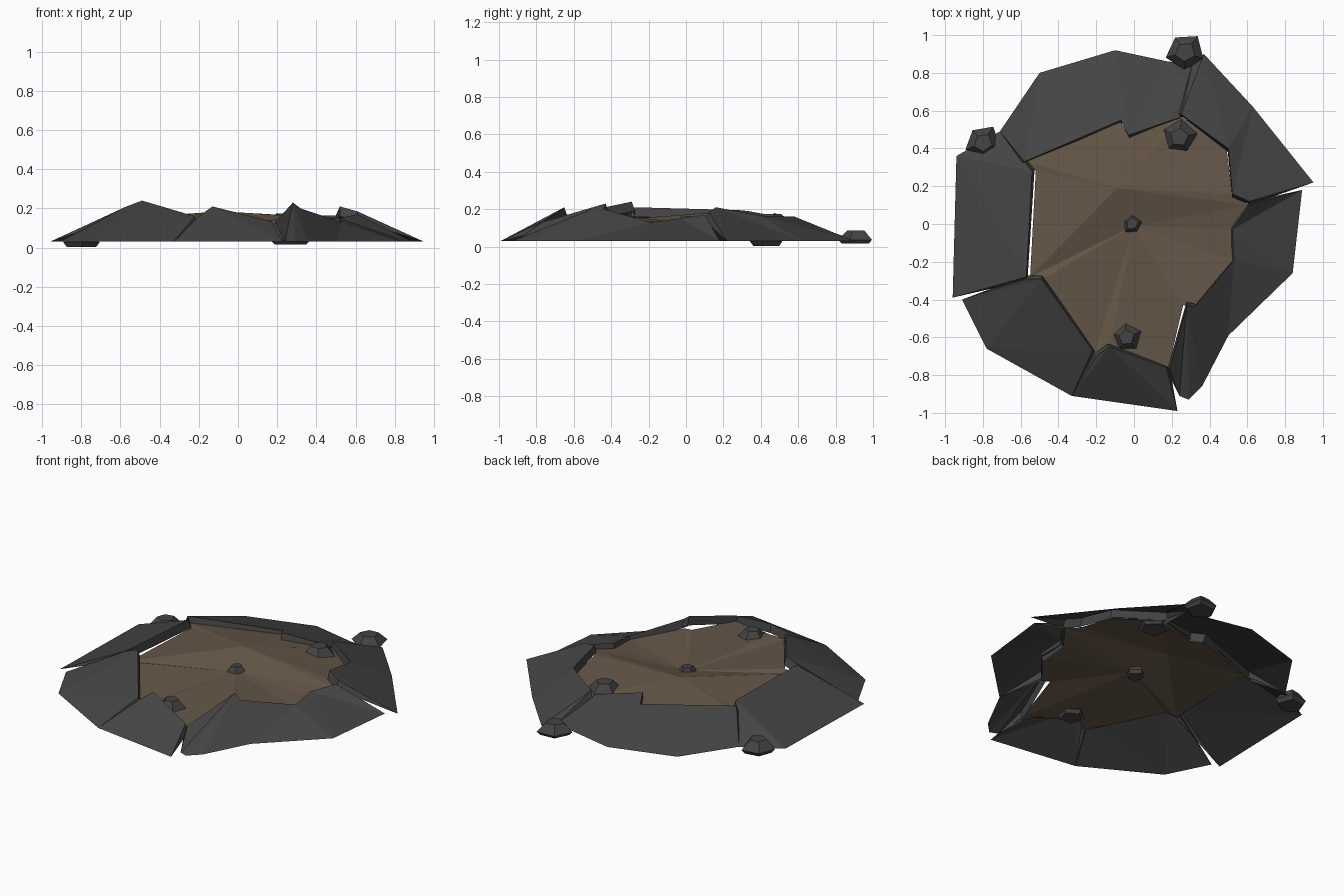
import bpy, math
from mathutils import Vector

if "Cube" in bpy.data.objects:
    bpy.data.objects.remove(bpy.data.objects["Cube"])


def material(name, rgb):
    m = bpy.data.materials.new(name)
    m.diffuse_color = (*rgb, 1)
    m.use_nodes = True
    m.node_tree.nodes["Principled BSDF"].inputs["Base Color"].default_value = m.diffuse_color
    return m


ASPHALT = material("dark_asphalt", (0.058, 0.058, 0.058))
DIRT = material("brown_dirt", (0.130, 0.095, 0.064))
RIM = 0.03   # height of the outer rim


def add_mesh(name, verts, faces, mat):
    me = bpy.data.meshes.new(name)
    me.from_pydata([tuple(v) for v in verts], [], faces)
    me.materials.append(mat)
    me.validate()
    ob = bpy.data.objects.new(name, me)
    bpy.context.collection.objects.link(ob)
    return ob


def slab(name, outer, inner):
    """Tilted slab: outer rim (x, y), raised inner edge (x, y, z), broken lip."""
    o = [Vector((x, y, RIM)) for x, y in outer]
    n = [Vector(p) for p in inner]
    verts, faces = o + n, []
    # zip the two edges together
    i = j = 0
    while i < len(o) - 1 or j < len(n) - 1:
        fi = (i + 1) / max(len(o) - 1, 1) if i < len(o) - 1 else 9
        fj = (j + 1) / max(len(n) - 1, 1) if j < len(n) - 1 else 9
        if fi <= fj:
            faces.append((i + 1, i, len(o) + j))
            i += 1
        else:
            faces.append((i, len(o) + j, len(o) + j + 1))
            j += 1
    # lip along the crack ends and the inner edge
    chain = [0] + list(range(len(o), len(o) + len(n))) + [len(o) - 1]
    mid = sum(verts, Vector()) / len(verts)
    base = len(verts)
    low = []
    for c in chain:
        v = verts[c]
        d = (v - mid)
        d.z = 0
        p = v + d.normalized() * (0.018 if c >= len(o) else 0.0)
        p.z = max(RIM, v.z - 0.05)
        low.append(p)
    verts = verts + low
    for k in range(len(chain) - 1):
        faces.append((chain[k], chain[k + 1], base + k + 1, base + k))
    add_mesh(name, verts, faces, ASPHALT)


# Broken slabs, clockwise from the west
slab("slab_west", [(-.96, -.39), (-.94, .36), (-.71, .49)],
     [(-.57, -.28, .21), (-.54, .28, .195), (-.58, .33, .19)])
slab("slab_north", [(-.71, .49), (-.50, .80), (-.10, .92), (.18, .86), (.31, .85)],
     [(-.58, .33, .19), (-.07, .55, .15), (-.03, .47, .18), (.20, .55, .14), (.24, .56, .13)])
slab("slab_northeast", [(.31, .85), (.37, .90), (.63, .62), (.95, .22)],
     [(.25, .58, .16), (.50, .40, .165), (.52, .16, .21), (.61, .12, .185)])
slab("slab_east", [(.89, .18), (.84, -.26), (.50, -.59)],
     [(.61, .10, .17), (.52, -.03, .15), (.53, -.19, .13), (.32, -.44, .20)])
slab("slab_southeast", [(.50, -.59), (.36, -.86), (.29, -.93), (.24, -.91)],
     [(.32, -.44, .20), (.28, -.43, .23), (.19, -.77, .13)])
slab("slab_south", [(.23, -.99), (-.33, -.91)],
     [(.17, -.76, .135), (-.13, -.65, .21), (-.20, -.70, .16)])
slab("slab_southwest", [(-.33, -.91), (-.78, -.66), (-.91, -.40)],
     [(-.22, -.67, .16), (-.49, -.29, .24), (-.57, -.29, .21)])

# Dirt floor: a ridge fan on the north half, a hollow fan on the south half
north = [(-.55, -.28, .15), (-.52, .28, .15), (-.57, .33, .15), (-.07, .54, .13), (-.03, .47, .14),
         (.20, .55, .12), (.25, .57, .12), (.49, .40, .12), (.52, .16, .15), (.61, .10, .14)]
south = [(.52, -.03, .12), (.53, -.19, .11), (.32, -.44, .14), (.26, -.43, .15), (.18, -.77, .10),
         (-.13, -.65, .14), (-.21, -.69, .12), (-.48, -.29, .16)]
ring = north + south
a, count = len(north), len(ring)
ridge, hollow = count, count + 1
tris = [(ridge, k + 1, k) for k in range(a - 1)]
tris += [(hollow, (k + 1) % count, k) for k in range(a - 1, count)]
tris += [(ridge, hollow, a - 1), (ridge, 0, hollow)]
add_mesh("dirt_floor", ring + [(-.09, .19, .185), (.0, -.01, .125)], tris, DIRT)


def rock(name, x, y, z, r, h, turn):
    """Low five-sided stone with a waist and a small flat top."""
    verts = []
    for scale, dz in ((.8, 0), (1, .3), (.52, 1)):
        for k in range(5):
            t = turn + k * math.tau / 5
            s = r * scale * (1 + .1 * math.sin(3 * k + turn))
            verts.append((x + s * math.cos(t), y + s * math.sin(t), z + h * dz))
    faces = [(4, 3, 2, 1, 0), (10, 11, 12, 13, 14)]
    for b in (0, 5):
        faces += [(b + k, b + (k + 1) % 5, b + 5 + (k + 1) % 5, b + 5 + k) for k in range(5)]
    add_mesh(name, verts, faces, ASPHALT)


# Loose stones
rock("stone_west", -.80, .43, .003, .093, .08, 1.0)
rock("stone_north", .27, .91, .015, .10, .07, .9)
rock("stone_northeast", .24, .46, .105, .095, .07, .2)
rock("stone_south", -.04, -.60, .10, .08, .07, .4)
rock("stone_middle", -.01, 0, .09, .06, .07, 1.5)
